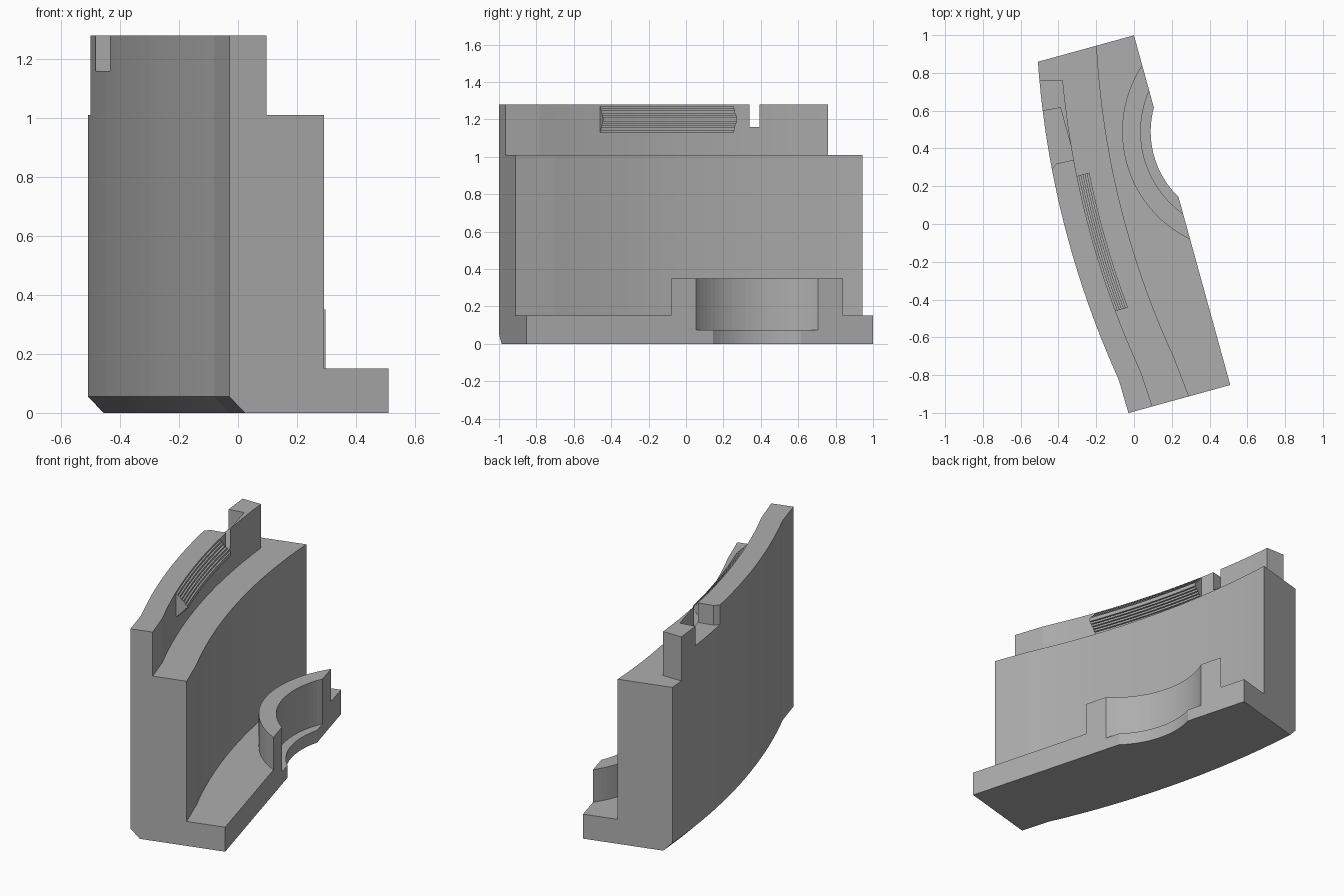
import bpy, bmesh, math
from mathutils import Matrix

if "Cube" in bpy.data.objects:
    bpy.data.objects.remove(bpy.data.objects["Cube"])

TILT = Matrix.Rotation(math.radians(15.4), 4, 'Z')   # the block stands turned on the ground
N = 20                                               # facets along the curved wall
RIGHT = 0.265                                        # straight inner edge

grey = bpy.data.materials.new("plain grey")
grey.diffuse_color = (0.42, 0.42, 0.42, 1)
grey.use_nodes = True
grey.node_tree.nodes["Principled BSDF"].inputs["Base Color"].default_value = grey.diffuse_color


def make(name, bm, turn=True):
    bmesh.ops.recalc_face_normals(bm, faces=bm.faces)
    if turn:
        bm.transform(TILT)
    me = bpy.data.meshes.new(name)
    bm.to_mesh(me)
    bm.free()
    me.materials.append(grey)
    ob = bpy.data.objects.new(name, me)
    bpy.context.collection.objects.link(ob)
    return ob


def loft(name, rings):
    """Skin a list of closed sections and cap both ends."""
    bm = bmesh.new()
    rows = [[bm.verts.new(p) for p in r] for r in rings]
    n = len(rows[0])
    for a, b in zip(rows, rows[1:]):
        for i in range(n):
            bm.faces.new((a[i], a[(i + 1) % n], b[(i + 1) % n], b[i]))
    bm.faces.new(rows[0])
    bm.faces.new(rows[-1][::-1])
    return bm, name


def prism(name, plan, z0, z1, turn=True):
    bm, _ = loft(name, [[(x, y, z) for x, y in plan] for z in (z0, z1)])
    return make(name, bm, turn)


def boolean(ob, tool, op):
    m = ob.modifiers.new(op.lower(), 'BOOLEAN')
    m.operation, m.solver, m.object = op, 'EXACT', tool
    bpy.context.view_layer.objects.active = ob
    bpy.ops.object.modifier_apply(modifier=m.name)
    bpy.data.objects.remove(tool)


def arc(mid, radius, v):
    return mid + radius - math.sqrt(radius ** 2 - v ** 2)


def curve(mid, radius, kink, end):
    """Arc along the wall with a straight piece at the front end."""
    pts = [(end, -0.957)]
    for i in range(N + 1):
        v = kink + (0.963 - kink) * i / N
        pts.append((arc(mid, radius, v), v))
    return pts


# curved wall with rib, ledge and foot as one section swept along the arcs
outer = curve(-0.358, 4.9, -0.77, -0.294)
rib = curve(-0.235, 4.75, -0.765, -0.163)
ledge = curve(-0.044, 4.5, -0.735, 0.038)
rings = []
for (uo, vo), (ur, vr), (ul, vl) in zip(outer, rib, ledge):
    rings.append([(uo + 0.055, vo, 0), (uo, vo, 0.055), (uo, vo, 1.28),
                  (ur, vr, 1.28), (ur, vr, 1.01), (ul, vl, 1.01),
                  (ul, vl, 0.15), (RIGHT, vl if abs(vl) > 0.95 else vo, 0.15),
                  (RIGHT, vl if abs(vl) > 0.95 else vo, 0)])
bm, _ = loft("wall_block", rings)
bmesh.ops.triangulate(bm, faces=[f for f in bm.faces if len(f.verts) == 4])
block = make("wall_block", bm)

# round collar on the foot, cut flat at the inner edge
CU, CV = 0.68, 0.321


def segment(r, edge, n=40):
    a = math.acos((CU - edge) / r)
    return [(CU - r * math.cos(-a + 2 * a * i / n),
             CV + r * math.sin(-a + 2 * a * i / n)) for i in range(n + 1)]


boolean(block, prism("collar", segment(0.633, RIGHT), 0.1, 0.35), 'UNION')

# stepped round recess through collar and foot
boolean(block, prism("recess", segment(0.535, 0.4), 0.075, 0.5), 'DIFFERENCE')
boolean(block, prism("recess_bottom", segment(0.482, 0.4), -0.1, 0.2), 'DIFFERENCE')

# rib ends short of the back corner
boolean(block, prism("rib_end", [(-1, 0.76), (1, 0.76), (1, 1.5), (-1, 1.5)],
                     1.01, 1.5, False), 'DIFFERENCE')

# notch in the outer side of the rib
boolean(block, prism("notch", [(-0.40, 0.36), (-0.31, 0.417), (-0.212, 0.412),
                               (-0.212, 0.697), (-0.40, 0.714)], 1.16, 1.5), 'DIFFERENCE')

# ribbed grip bar on the inner side of the rib
STEPS = 6
section = [(-0.012, 1.13)]
for i in range(STEPS):
    d = 0.068 * (i + 1) / STEPS
    z = 0.07 * i / STEPS
    section += [(d, 1.13 + z), (d, 1.13 + z + 0.07 / STEPS)]
half = section[:-1]
section = half + [(d, 2.40 - z) for d, z in reversed(half)]
bars = []
for i in range(9):
    v = -0.418 + 0.743 * i / 8
    bars.append([(arc(-0.235, 4.75, v) + d, v, z) for d, z in section])
bm, _ = loft("grip_bar", bars)
make("grip_bar", bm)
